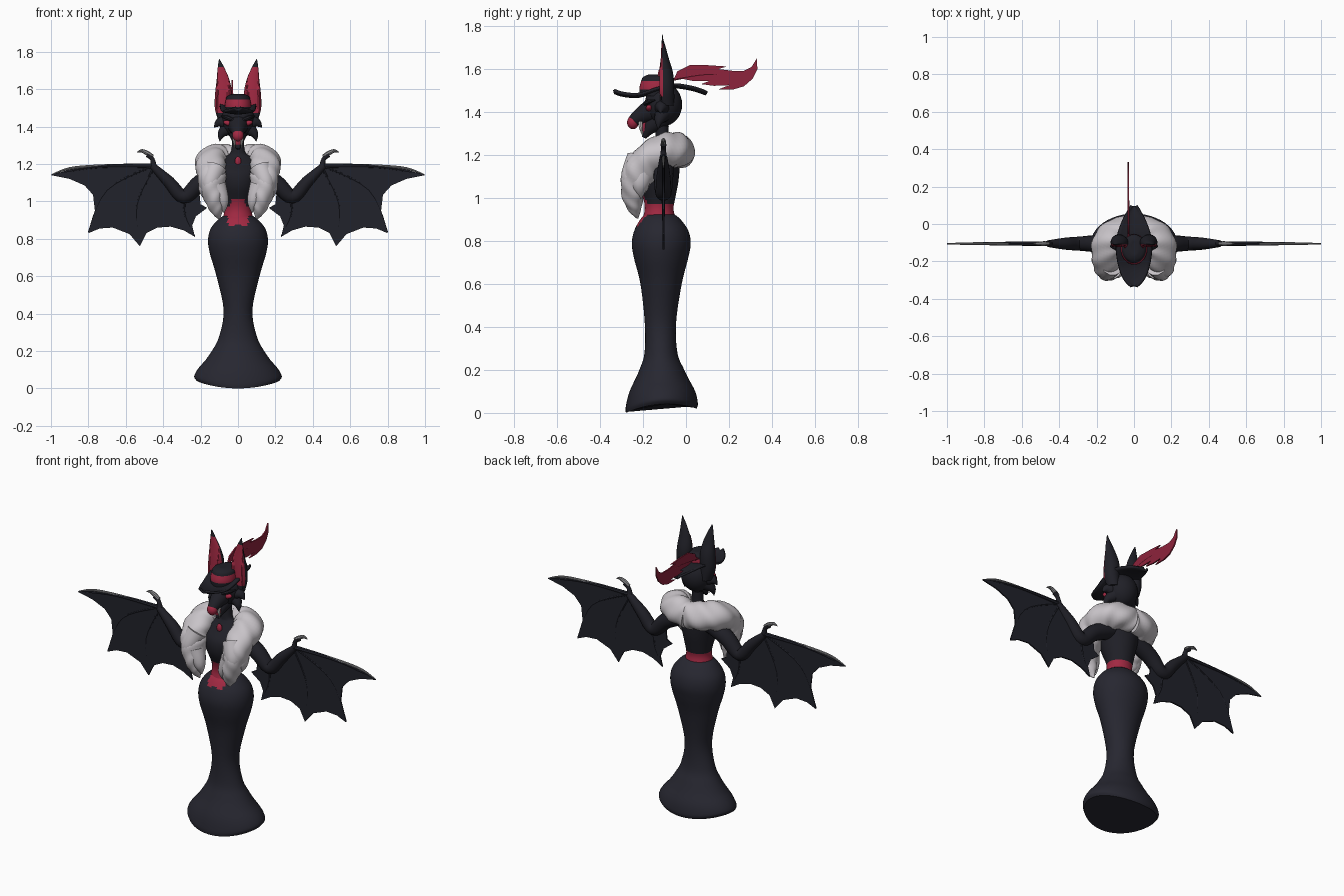
import bpy, bmesh, math
from mathutils import Vector, Matrix

if "Cube" in bpy.data.objects:
    bpy.data.objects.remove(bpy.data.objects["Cube"])


def material(name, rgb):
    m = bpy.data.materials.new(name)
    m.diffuse_color = (*rgb, 1)
    m.use_nodes = True
    m.node_tree.nodes["Principled BSDF"].inputs["Base Color"].default_value = m.diffuse_color
    return m


SKIRT = material("dark dress", (0.020, 0.020, 0.030))
BLACK = material("black body", (0.014, 0.014, 0.020))
WING = material("wing skin", (0.015, 0.016, 0.024))
RED = material("crimson", (0.36, 0.022, 0.055))
PLUME = material("plume red", (0.27, 0.017, 0.045))
FUR = material("pale fur", (0.58, 0.55, 0.58))
GREY = material("claw grey", (0.25, 0.25, 0.26))
WHITE = material("tooth white", (0.8, 0.8, 0.78))


def finish(name, bm, mats, mirror=False, rule=None):
    bmesh.ops.recalc_face_normals(bm, faces=bm.faces)
    if rule:
        for f in bm.faces:
            f.material_index = 1 if rule(f.calc_center_median(), f.normal) else 0
    me = bpy.data.meshes.new(name)
    bm.to_mesh(me)
    bm.free()
    for m in mats:
        me.materials.append(m)
    ob = bpy.data.objects.new(name, me)
    bpy.context.collection.objects.link(ob)
    if mirror:
        ob.modifiers.new("mirror", 'MIRROR').use_mirror_merge = False
    return ob


def spline(pts, n=6):
    """Catmull-Rom through tuples of any length."""
    p = [pts[0]] + list(pts) + [pts[-1]]
    out = []
    for i in range(1, len(p) - 2):
        for k in range(n):
            t = k / n
            out.append(tuple(0.5 * (2 * b + (c - a) * t + (2 * a - 5 * b + 4 * c - d) * t * t
                       + (3 * b - a - 3 * c + d) * t ** 3)
                       for a, b, c, d in zip(p[i - 1], p[i], p[i + 1], p[i + 2])))
    return out + [tuple(pts[-1])]


def skin(rings):
    """Join rings of points into a capped surface."""
    bm = bmesh.new()
    rs = [[bm.verts.new(q) for q in r] for r in rings]
    n = len(rs[0])
    for a, b in zip(rs, rs[1:]):
        for i in range(n):
            j = (i + 1) % n
            bm.faces.new((a[i], a[j], b[j], b[i]))
    bm.faces.new(rs[0])
    bm.faces.new(rs[-1])
    return bm


def loft(secs, seg=32, n=6):
    """Horizontal ellipses: (z, x centre, y front, y back, x radius)."""
    rings = []
    for z, cx, y0, y1, rx in spline(secs, n):
        rings.append([(cx + rx * math.cos(a), (y0 + y1) / 2 + (y1 - y0) / 2 * math.sin(a), z)
                      for a in (2 * math.pi * i / seg for i in range(seg))])
    return skin(rings)


def tube(name, pts, mat, mirror=True, seg=12, n=5, lump=0.0):
    """Sweep along (x, y, z, radius) points."""
    s = spline(pts, n)
    c = [Vector(q[:3]) for q in s]
    side, last, rings = None, None, []
    for i, q in enumerate(s):
        t = (c[min(i + 1, len(c) - 1)] - c[max(i - 1, 0)]).normalized()
        side = t.orthogonal().normalized() if side is None else last.rotation_difference(t) @ side
        last = t
        up = t.cross(side)
        ring = []
        for k in range(seg):
            a = 2 * math.pi * k / seg
            r = max(q[3], 0.001) * (1 + lump * math.sin(3 * a + 0.35 * i) * math.sin(0.55 * i + 1))
            ring.append(c[i] + side * r * math.cos(a) + up * r * math.sin(a))
        rings.append(ring)
    return finish(name, skin(rings), [mat], mirror)


def ball(name, loc, rad, mat, mirror=False, tilt=0):
    bm = bmesh.new()
    m = Matrix.Translation(loc) @ Matrix.Rotation(tilt, 4, 'Y') @ Matrix.Diagonal((*rad, 1))
    bmesh.ops.create_uvsphere(bm, u_segments=24, v_segments=16, radius=1, matrix=m)
    return finish(name, bm, [mat], mirror)


def plate(name, pts, thick, mat, mirror=False):
    """Thin sheet from a 3D outline, thickened along thick."""
    bm = bmesh.new()
    f = bm.faces.new([bm.verts.new(Vector(p) - Vector(thick) / 2) for p in pts])
    ex = bmesh.ops.extrude_face_region(bm, geom=[f], use_keep_orig=True)
    bmesh.ops.translate(bm, vec=thick, verts=[v for v in ex['geom'] if isinstance(v, bmesh.types.BMVert)])
    bmesh.ops.triangulate(bm, faces=[g for g in bm.faces if len(g.verts) > 4])
    return finish(name, bm, [mat], mirror)


# mermaid skirt with a curved hem and red corset tails at the front
bm = loft([(0, 0, -.28, .05, .222), (.03, 0, -.28, .055, .234), (.1, 0, -.262, .04, .208),
           (.2, 0, -.217, -.008, .14), (.28, 0, -.193, -.04, .1), (.42, 0, -.192, -.046, .077),
           (.6, 0, -.212, -.02, .115), (.72, 0, -.242, .01, .15), (.79, 0, -.252, .022, .16),
           (.85, 0, -.24, .01, .148), (.9, 0, -.213, -.025, .11), (.925, 0, -.19, -.055, .075)], 48)
for v in bm.verts:
    v.co.z += (.035 * (v.co.x / .235) ** 2 + .02 * (v.co.y + .28) / .33) * max(0, 1 - v.co.z / .15)
finish("skirt", bm, [SKIRT, RED],
       rule=lambda c, n: c.z > .87 and n.y < -.1 and abs(c.x) < .055 and c.z > .87 + .4 * max(0, .02 - abs(c.x)))

# torso, neck and red waist sash
bm = loft([(.9, 0, -.203, -.047, .085), (.95, 0, -.192, -.058, .072), (1.0, 0, -.2, -.05, .078),
           (1.08, 0, -.232, -.035, .098), (1.15, 0, -.228, -.03, .115), (1.2, 0, -.185, -.035, .115),
           (1.24, 0, -.15, -.065, .07), (1.27, 0, -.142, -.08, .036), (1.38, 0, -.14, -.08, .033)], 40)
finish("torso", bm, [BLACK, RED],
       rule=lambda c, n: c.z < .975 or (c.z < 1.01 and n.y < 0 and abs(c.x) < .04))
ball("pendant", (0, -.178, 1.215), (.017, .012, .025), RED)

# fur stole
tube("fur_stole", [(0, -.037, 1.215, .076), (.08, -.045, 1.222, .08), (.135, -.10, 1.215, .084),
                   (.145, -.18, 1.175, .078), (.14, -.225, 1.1, .073), (.128, -.245, 1.02, .054),
                   (.112, -.238, .95, .032), (.1, -.225, .905, .004)], FUR, seg=30, n=8, lump=.09)
tube("fur_outer_tuft", [(.15, -.2, 1.14, .06), (.168, -.215, 1.06, .044), (.16, -.21, .995, .003)], FUR)
tube("fur_inner_tuft", [(.115, -.24, 1.08, .055), (.082, -.25, 1.0, .034), (.075, -.24, .94, .003)], FUR)
tube("fur_front_tuft", [(.12, -.22, 1.18, .06), (.15, -.26, 1.09, .045), (.14, -.27, 1.01, .004)], FUR)

# wing arms, membranes, fingers and claws
Y = -.105
tube("wing_arm", [(.08, Y, 1.16, .05), (.2, Y, 1.1, .046), (.29, Y, 1.025, .038),
                  (.37, Y, 1.105, .032), (.458, Y, 1.19, .018)], BLACK, seg=16)
outline = [(.455, 1.19), (.6, 1.187), (.75, 1.187), (.9, 1.17), (1, 1.14), (.9, 1.12), (.82, 1.085),
           (.775, 1.035), (.765, .95), (.8, .83), (.74, .855), (.67, .86), (.58, .825), (.525, .76),
           (.49, .83), (.43, .86), (.36, .865), (.29, .845), (.23, .81), (.245, .87), (.225, .92),
           (.165, .965), (.2, .985), (.21, 1.08), (.29, 1.0)]
plate("wing_membrane", [(x, Y, z) for x, z in outline], (0, .008, 0), WING, True)
for nm, a, b, c, r in (("leading", (.455, 1.19), (.75, 1.185), (.995, 1.142), .013),
                       ("second", (.455, 1.19), (.7, 1.06), (.8, .835), .008),
                       ("third", (.45, 1.18), (.54, .98), (.525, .765), .008),
                       ("inner", (.29, 1.02), (.28, .92), (.232, .815), .009)):
    tube(nm + "_finger", [(a[0], Y, a[1], r), (b[0], Y, b[1], r * .7), (c[0], Y, c[1], .003)], WING, seg=8)
tube("wing_edge", [(.6, Y, 1.196, .004), (.75, Y, 1.19, .007), (.9, Y, 1.176, .007), (.997, Y, 1.143, .002)], GREY, seg=8)
tube("thumb", [(.45, Y, 1.18, .018), (.458, Y, 1.225, .012), (.485, Y, 1.25, .014)], BLACK, seg=10)
tube("thumb_claw", [(.455, Y, 1.24, .009), (.485, Y, 1.258, .012), (.515, Y, 1.27, .009), (.54, Y, 1.262, .002)], GREY, seg=8)

# head, muzzle, jaw and face
ball("head", (0, -.105, 1.435), (.09, .087, .1), BLACK)
tube("muzzle", [(0, -.13, 1.42, .068), (0, -.2, 1.388, .043), (0, -.245, 1.36, .028), (0, -.26, 1.35, .015)], BLACK, False, 20)
ball("nose", (0, -.247, 1.352), (.03, .027, .032), RED)
tube("jaw", [(0, -.115, 1.375, .055), (0, -.17, 1.325, .032), (0, -.195, 1.28, .01)], BLACK, False, 16)
ball("mouth", (0, -.192, 1.325), (.02, .015, .035), RED)
tube("fang", [(.02, -.212, 1.355, .011), (.02, -.21, 1.325, .008), (.018, -.2, 1.285, .001)], WHITE, seg=8)
ball("eye", (.052, -.172, 1.418), (.027, .014, .014), RED, True, -.3)
tube("brow", [(.02, -.19, 1.432, .008), (.055, -.18, 1.446, .012), (.09, -.145, 1.455, .003)], BLACK, seg=8)
tube("cheek_tuft", [(.06, -.11, 1.42, .04), (.1, -.115, 1.42, .026), (.128, -.12, 1.395, .001)], BLACK)
tube("lower_tuft", [(.055, -.11, 1.39, .04), (.088, -.125, 1.36, .022), (.098, -.13, 1.32, .001)], BLACK)

# tall ears with red insides
bm = loft([(1.43, .07, -.135, -.055, .035), (1.5, .08, -.14, -.055, .044), (1.58, .077, -.138, -.06, .045),
           (1.65, .08, -.13, -.08, .034), (1.71, .09, -.124, -.097, .019), (1.76, .1, -.116, -.113, .002)], 28)
for v in bm.verts:  # hollow the front of the ear
    if v.co.y < -.105 and abs(v.co.x - .08) < .03:
        v.co.y += .5 * (-.105 - v.co.y)
finish("ear", bm, [BLACK, RED], True, rule=lambda c, n: n.y < -.3 and c.y < -.1 and 1.47 < c.z < 1.72)

# hat: curved lens brim and low crown with a red band
bm = bmesh.new()
rows = []
for y, hw, z in spline([(-.33, .012, 1.495), (-.29, .055, 1.482), (-.22, .083, 1.478), (-.14, .095, 1.503),
                        (-.06, .088, 1.522), (.02, .06, 1.512), (.07, .03, 1.498), (.095, .008, 1.488)], 4):
    rows.append([bm.verts.new((hw * s / 5, y, z + .012 * (s / 5) ** 2)) for s in range(-5, 6)])
for a, b in zip(rows, rows[1:]):
    for i in range(10):
        bm.faces.new((a[i], a[i + 1], b[i + 1], b[i]))
brim = finish("hat_brim", bm, [BLACK])
brim.modifiers.new("thickness", 'SOLIDIFY').thickness = .012
bm = loft([(1.475, 0, -.215, -.055, .068), (1.51, 0, -.217, -.055, .07), (1.54, 0, -.21, -.055, .066),
           (1.562, 0, -.2, -.06, .058), (1.574, 0, -.175, -.08, .03), (1.575, 0, -.15, -.1, .01)], 32)
finish("hat_crown", bm, [BLACK, RED], rule=lambda c, n: 1.507 < c.z < 1.543)

# long hat plume
feather = [(-.06, 1.545), (-.04, 1.59), (.02, 1.62), (.1, 1.618), (.19, 1.612), (.15, 1.6), (.215, 1.592),
           (.27, 1.592), (.305, 1.61), (.33, 1.65), (.332, 1.6), (.31, 1.555), (.27, 1.52), (.22, 1.505),
           (.15, 1.505), (.2, 1.525), (.13, 1.522), (.07, 1.53), (.11, 1.545), (.03, 1.545), (-.02, 1.555)]
plate("hat_plume", [(-.03, y, z) for y, z in feather], (.008, 0, 0), PLUME)
tube("plume_quill", [(-.03, -.07, 1.55, .006), (-.03, .1, 1.575, .005), (-.03, .25, 1.56, .002)], PLUME, False, 8)

# smooth shading with sharp edges kept
bpy.ops.object.select_all(action='SELECT')
bpy.context.view_layer.objects.active = brim
bpy.ops.object.shade_smooth_by_angle(angle=math.radians(40))
